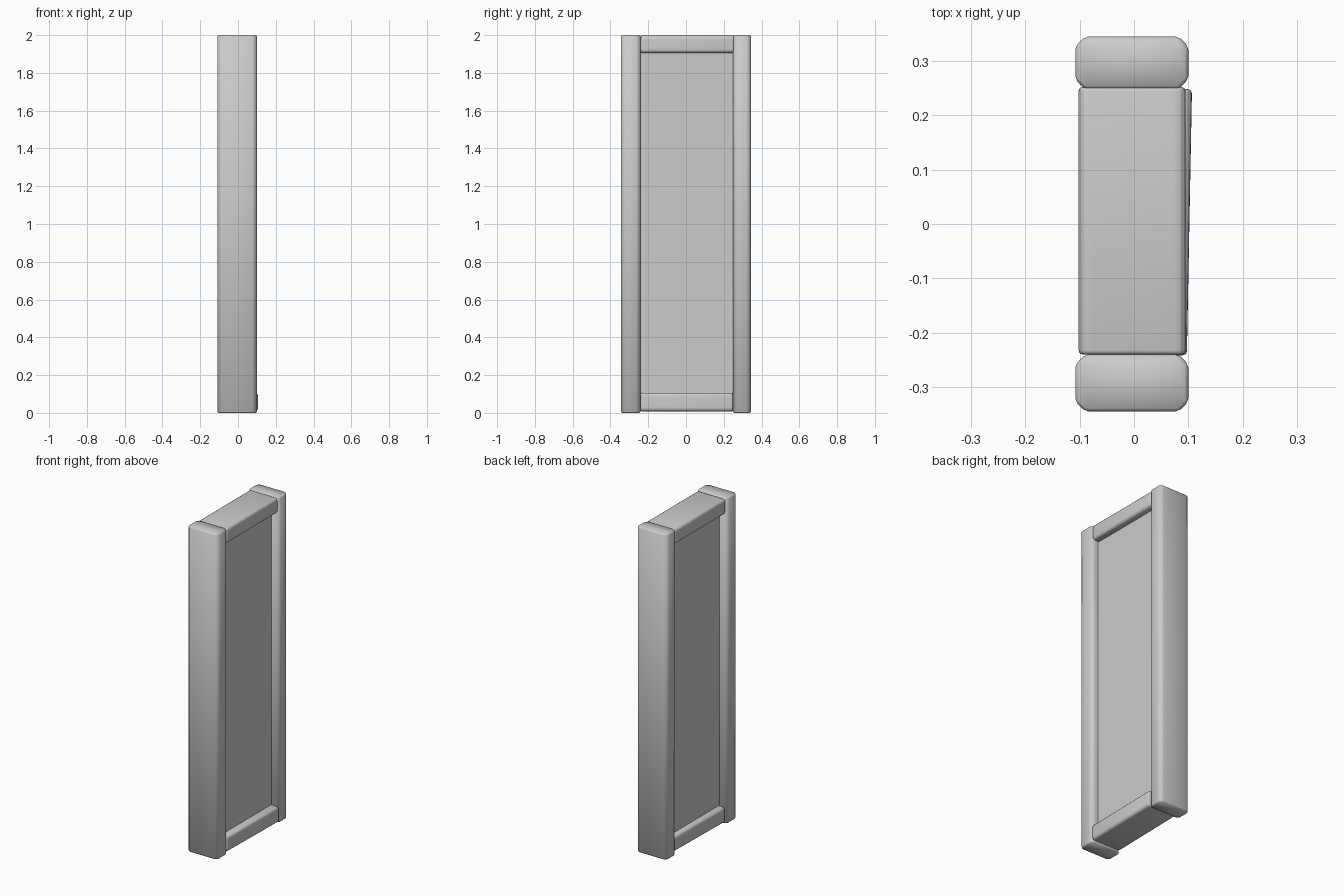
import bpy
import bmesh
from math import radians
from mathutils import Matrix, Vector

cube = bpy.data.objects.get("Cube")
if cube:
    bpy.data.objects.remove(cube, do_unlink=True)

grey = bpy.data.materials.new("plain grey")
grey.use_nodes = True
colour = (0.6, 0.6, 0.6, 1)
grey.diffuse_color = colour
grey.node_tree.nodes["Principled BSDF"].inputs["Base Color"].default_value = colour


def bar(name, low, high, along, side_bevel, end_bevel, segments, turn=0):
    """Box between two corners; edges along its axis get the side bevel."""
    low, high = Vector(low), Vector(high)
    bm = bmesh.new()
    bmesh.ops.create_cube(bm, size=1)
    bmesh.ops.scale(bm, vec=high - low, verts=bm.verts)

    def runs_along(edge):
        d = edge.verts[0].co - edge.verts[1].co
        return abs(d[along]) > 0.9 * d.length

    if side_bevel:
        bmesh.ops.bevel(bm, geom=[e for e in bm.edges if runs_along(e)],
                        offset=side_bevel, segments=segments, profile=0.5, affect='EDGES')
    if end_bevel:
        top = max(v.co[along] for v in bm.verts)
        rims = [e for e in bm.edges
                if all(abs(abs(v.co[along]) - top) < 1e-5 for v in e.verts)]
        bmesh.ops.bevel(bm, geom=rims, offset=end_bevel, segments=segments,
                        profile=0.5, affect='EDGES')
    bmesh.ops.rotate(bm, cent=(0, 0, 0), verts=bm.verts,
                     matrix=Matrix.Rotation(radians(turn), 3, 'Z'))
    mesh = bpy.data.meshes.new(name)
    bm.to_mesh(mesh)
    bm.free()
    mesh.materials.append(grey)
    obj = bpy.data.objects.new(name, mesh)
    obj.location = (low + high) / 2
    bpy.context.collection.objects.link(obj)
    bpy.ops.object.select_all(action='DESELECT')
    obj.select_set(True)
    bpy.context.view_layer.objects.active = obj
    bpy.ops.object.shade_smooth_by_angle(angle=radians(50))
    return obj


# Upright posts with chamfered long edges
bar("front_post", (-0.108, -0.345, 0), (0.1, -0.24, 2), 2, 0.018, 0.006, 1)
bar("back_post", (-0.108, 0.248, 0), (0.1, 0.345, 2), 2, 0.018, 0.006, 1)

# Rounded rails between the posts; the lower one sits slightly askew
bar("top_rail", (-0.102, -0.24, 1.905), (0.095, 0.252, 2), 1, 0.018, 0.008, 3)
bar("bottom_rail", (-0.096, -0.24, 0.008), (0.102, 0.25, 0.106), 1, 0.018, 0.008, 3, turn=-1.1)

# Recessed panel, tucked into the frame on every side
bar("panel", (-0.06, -0.27, 0.05), (0.055, 0.28, 1.95), 2, 0, 0, 1)
